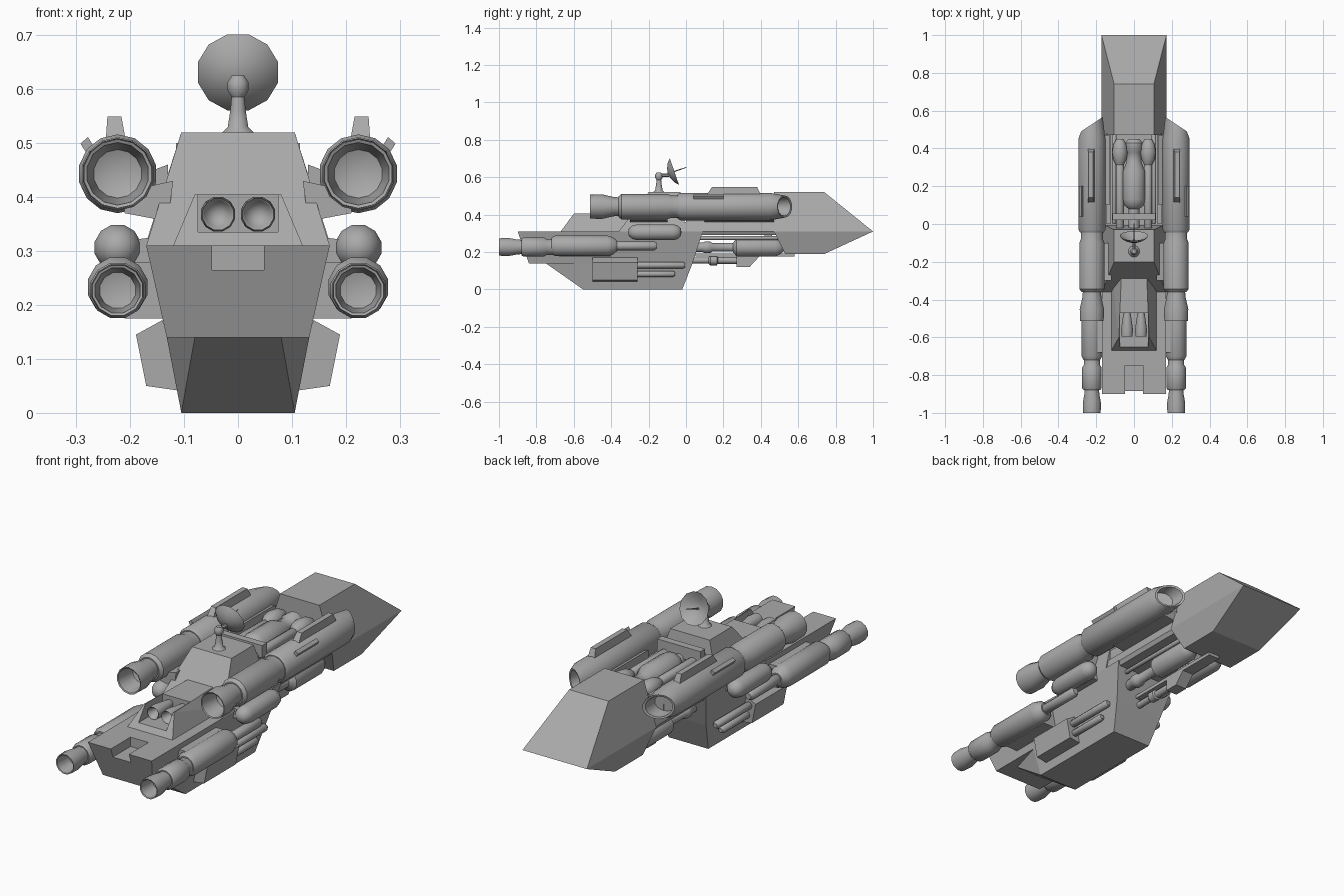
import bpy, bmesh, math
from mathutils import Vector, Matrix

if "Cube" in bpy.data.objects:
    bpy.data.objects.remove(bpy.data.objects["Cube"])

grey = bpy.data.materials.new("hull_grey")
grey.diffuse_color = (0.4, 0.4, 0.4, 1)
grey.use_nodes = True
grey.node_tree.nodes["Principled BSDF"].inputs["Base Color"].default_value = grey.diffuse_color


def finish(name, bm, angle=None):
    bmesh.ops.recalc_face_normals(bm, faces=bm.faces)
    me = bpy.data.meshes.new(name)
    bm.to_mesh(me)
    bm.free()
    me.materials.append(grey)
    if angle:
        me.shade_smooth()
        me.set_sharp_from_angle(angle=math.radians(angle))
    ob = bpy.data.objects.new(name, me)
    bpy.context.collection.objects.link(ob)
    return ob


def solid(name, pts):
    """Flat-faced convex solid spanned by corner points."""
    bm = bmesh.new()
    for p in pts:
        bm.verts.new(p)
    bmesh.ops.convex_hull(bm, input=bm.verts)
    bmesh.ops.dissolve_limit(bm, angle_limit=0.02, verts=bm.verts, edges=bm.edges)
    return finish(name, bm)


def sym(pts):
    return [(s * x, y, z) for x, y, z in pts for s in (1, -1)]


def box(name, x0, x1, y0, y1, z0, z1):
    return solid(name, [(x, y, z) for x in (x0, x1) for y in (y0, y1) for z in (z0, z1)])


def extrude(name, xz, y0, y1):
    return solid(name, [(x, y, z) for x, z in xz for y in (y0, y1)])


def lathe(name, prof, x=0, z=0, seg=12, shear=None, mat=None):
    """Turned part along y: profile of (y, radius); radius 0 closes it."""
    bm = bmesh.new()
    rings = []
    for i, (y, r) in enumerate(prof):
        if r == 0:
            rings.append([bm.verts.new((x, y, z))] * seg)
            continue
        ring = []
        for k in range(seg):
            a = 2 * math.pi * (k + 0.5) / seg
            dx = r * math.cos(a)
            dy = -shear[1] * dx if shear and i >= shear[0] else 0
            ring.append(bm.verts.new((x + dx, y + dy, z + r * math.sin(a))))
        rings.append(ring)
    for a, b in zip(rings, rings[1:]):
        for k in range(seg):
            n = (k + 1) % seg
            vs = list(dict.fromkeys([a[k], a[n], b[n], b[k]]))
            if len(vs) > 2:
                bm.faces.new(vs)
    for ring in (rings[0], rings[-1]):
        if ring[0] is not ring[1]:
            bm.faces.new(ring)
    if mat:
        bm.transform(mat)
    return finish(name, bm, 40)


def rod(name, y0, y1, r, x, z, seg=10):
    e = min(r * 0.6, (y1 - y0) / 3)
    return lathe(name, [(y0, 0), (y0, r * 0.6), (y0 + e, r), (y1 - e, r), (y1, r * 0.6), (y1, 0)], x, z, seg)


def cut(ob, *dims):
    c = box(ob.name + "_cutter", *dims)
    c.hide_render = True
    c.hide_set(True)
    m = ob.modifiers.new("cut", 'BOOLEAN')
    m.operation, m.object, m.solver = 'DIFFERENCE', c, 'EXACT'


# Nose wedge
solid("nose", sym([(.172, 1, .31), (.105, .74, .52), (.105, .47, .52), (.172, .47, .31),
                   (.172, .53, .31), (.14, .74, .19), (.14, .53, .19)]))

# Lower hull: deck slab with notch, belly with chamfered ramp
deck = solid("deck_slab", sym([(.17, -.9, .31), (.132, -.84, .14), (.132, .035, .14), (.17, .09, .31)]))
cut(deck, -.048, .048, -1, -.75, .265, .4)
solid("belly", sym([(.08, -.75, .14), (.132, -.57, .14), (.08, -.55, 0), (.105, -.55, 0),
                    (.105, -.02, 0), (.132, .035, .14)]))

# Upper hull block and machinery bay
solid("bridge_block", sym([(.17, -.36, .31), (.105, -.2, .52), (.105, -.03, .52), (.17, 0, .31)]))
solid("bay_floor", sym([(.155, -.02, .29), (.165, -.02, .31), (.15, -.02, .36),
                        (.155, .54, .29), (.165, .54, .31), (.15, .48, .36)]))
for s in (1, -1):
    box("bay_rail", s * .125, s * .145, 0, .48, .35, .41)
box("bay_crossbar", -.115, .115, .02, .055, .44, .5)
lathe("bay_tank", [(-.02, .03), (.08, .03), (.1, .055), (.13, .062), (.28, .062), (.33, .04),
                   (.38, .04), (.39, .048), (.43, .048), (.45, .03)], 0, .43)
for s in (1, -1):
    rod("bay_pipe", -.06, .34, .022, s * .075, .44)
    lathe("bay_bulb", [(.31, .02), (.34, .036), (.38, .042), (.42, .036), (.45, .02)], s * .075, .44)
    rod("bay_thin_pipe", 0, .48, .013, s * .105, .42, 8)

# Exhaust housing with two small nozzles
house = solid("exhaust_housing", sym([(.12, -.67, .31), (.08, -.6, .405), (.066, -.24, .405), (.12, -.24, .31)]))
cut(house, -.074, .074, -.8, -.47, .335, .5)
for s in (1, -1):
    lathe("small_nozzle", [(-.5, 0), (-.59, .025), (-.595, .03), (-.56, .033), (-.46, .018)], s * .037, .368)

# Dish antenna
up = Matrix.Translation((0, -.145, 0)) @ Matrix.Rotation(math.radians(90), 4, 'X')
lathe("antenna_stalk", [(.515, .036), (.53, .02), (.56, .015), (.6, .011)], seg=10, mat=up)
rod("antenna_joint", .585, .625, .02, 0, 0).data.transform(up)
lathe("antenna_arm", [(-.145, .01), (-.09, .01)], 0, .61, 8)
tilt = Matrix.Translation((0, -.065, .63)) @ Matrix.Rotation(math.radians(19), 4, 'X')
lathe("antenna_dish", [(-.035, 0), (-.028, .03), (-.015, .058), (.003, .077), (-.01, .057),
                       (-.024, .03), (-.031, 0)], seg=12, mat=tilt)
lathe("antenna_feed", [(-.035, .004), (.07, .002)], seg=6, mat=tilt)

for s in (1, -1):
    X = s * .223
    # Upper nacelle: rear nozzle, coupling and body with slanted intake
    lathe("upper_nozzle", [(-.4, 0), (-.42, .045), (-.51, .058), (-.513, .064), (-.45, .066),
                           (-.39, .052), (-.35, .048)], X, .443, 14)
    lathe("upper_coupling", [(-.36, .055), (-.345, .068), (-.1, .068), (-.08, .06), (-.03, .06)], X, .443, 14)
    lathe("upper_nacelle", [(-.045, .064), (-.03, .073), (.45, .073), (.528, .059), (.525, .05), (.46, .046),
                            (.46, 0)], X, .443, 14, (3, s * .67))
    solid("top_fin", [(s * x, y, z) for x, y, z in
                      [(.245, .11, .505), (.208, .11, .505), (.242, .14, .549), (.216, .14, .549),
                       (.245, .4, .505), (.208, .4, .505), (.242, .38, .549), (.216, .38, .549)]])
    extrude("side_fin", [(s * .265, .49), (s * .278, .511), (s * .292, .499), (s * .28, .48)], .04, .2)
    extrude("upper_pylon", [(s * .13, .36), (s * .21, .37), (s * .21, .43), (s * .13, .46)], .1, .47)
    extrude("rear_pylon", [(s * .13, .355), (s * .21, .37), (s * .21, .41), (s * .12, .43)], -.3, -.1)

    # Capsule pod
    lathe("capsule_pod", [(-.31, 0), (-.305, .022), (-.285, .038), (-.26, .044), (-.07, .044),
                          (-.045, .038), (-.028, .022), (-.024, 0)], X, .306)
    extrude("capsule_mount", [(s * .12, .27), (s * .2, .28), (s * .2, .32), (s * .12, .33)], -.27, -.07)

    # Lower engine
    lathe("lower_nozzle", [(-.91, 0), (-.92, .034), (-.998, .043), (-1, .048), (-.95, .05),
                           (-.9, .041), (-.87, .039)], X, .227)
    lathe("lower_coupling", [(-.88, .045), (-.87, .053), (-.76, .053), (-.745, .044), (-.71, .044)], X, .227)
    lathe("lower_engine", [(-.72, .045), (-.7, .057), (-.42, .057), (-.39, .048), (-.37, .03)], X, .233)
    rod("lower_engine_rod", -.39, -.155, .024, X, .233)
    extrude("lower_pylon", [(s * .12, .175), (s * .21, .175), (s * .21, .28), (s * .14, .28)], -.68, -.4)

    # Side box with two rods
    extrude("side_box", [(s * .189, .145), (s * .14, .172), (s * .1, .04), (s * .17, .05)], -.5, -.26)
    rod("side_rod", -.28, -.005, .018, s * .152, .13)
    rod("side_rod_low", -.28, -.06, .017, s * .142, .083)

    # Tanks and pipes slung beneath the spine
    lathe("under_tank", [(.02, .026), (.09, .026), (.1, .032), (.13, .032), (.14, .024), (.25, .024),
                         (.27, .05), (.48, .05), (.51, .034), (.52, .022), (.58, .022)], s * .075, .225)
    rod("under_pipe", .04, .54, .011, s * .11, .275, 8)

# Central gun under the spine
lathe("under_gun", [(-.02, .016), (.12, .016), (.13, .026), (.165, .026), (.17, .018), (.3, .018)], 0, .155, 10)
solid("gun_block", sym([(.03, .27, .12), (.03, .27, .185), (.03, .34, .12), (.03, .4, .185)]))
box("gun_rail", -.03, .03, .05, .58, .175, .192)
box("gun_strut", -.02, .02, .42, .46, .18, .3)
